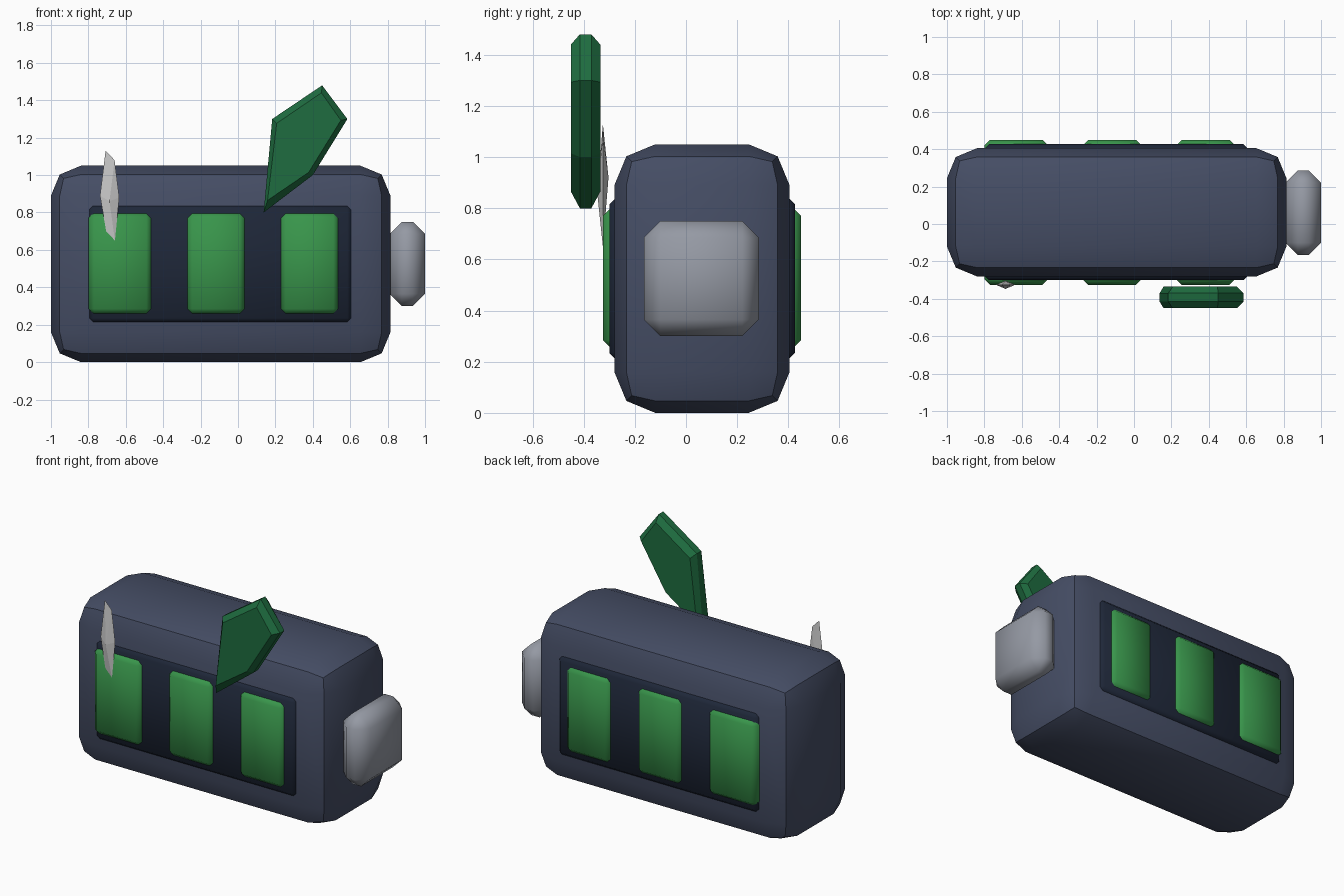
import bpy, bmesh
from math import radians

if "Cube" in bpy.data.objects:
    bpy.data.objects.remove(bpy.data.objects["Cube"])


def material(name, rgb):
    m = bpy.data.materials.new(name)
    m.diffuse_color = (*rgb, 1)
    m.use_nodes = True
    m.node_tree.nodes["Principled BSDF"].inputs["Base Color"].default_value = m.diffuse_color
    return m


NAVY = material("slate_blue", (0.06, 0.075, 0.13))
DARK = material("dark_navy", (0.013, 0.02, 0.04))
GREEN = material("green", (0.04, 0.30, 0.07))
LEAF = material("deep_green", (0.013, 0.15, 0.05))
GREY = material("cool_grey", (0.30, 0.32, 0.37))


def finish(name, bm, mat):
    bmesh.ops.recalc_face_normals(bm, faces=bm.faces)
    me = bpy.data.meshes.new(name)
    bm.to_mesh(me)
    bm.free()
    ob = bpy.data.objects.new(name, me)
    bpy.context.collection.objects.link(ob)
    if mat:
        me.materials.append(mat)
    return ob


def smooth(ob, angle):
    bpy.ops.object.select_all(action='DESELECT')
    ob.select_set(True)
    bpy.context.view_layer.objects.active = ob
    bpy.ops.object.shade_smooth_by_angle(angle=radians(angle))


def bevel_box(name, lo, hi, width, segments, mat, angle):
    bm = bmesh.new()
    bmesh.ops.create_cube(bm, size=1)
    for v in bm.verts:
        v.co = [lo[i] if v.co[i] < 0 else hi[i] for i in range(3)]
    bmesh.ops.bevel(bm, geom=bm.edges[:], offset=width, segments=segments,
                    profile=0.5, affect='EDGES')
    smooth(finish(name, bm, mat), angle)


def ring(bm, profile, y):
    return [bm.verts.new((x, y, z)) for x, z in profile]


# battery casing, window band and charge cells run right through to the back
bevel_box("casing", (-1, -0.28, 0), (0.815, 0.405, 1.05), 0.16, 2, NAVY, 30)
bevel_box("window_panel", (-0.80, -0.30, 0.21), (0.61, 0.427, 0.84), 0.025, 1, DARK, 60)
for i, (x0, x1) in enumerate([(-0.80, -0.46), (-0.275, 0.04), (0.225, 0.54)]):
    bevel_box(f"charge_cell_{i + 1}", (x0, -0.325, 0.255), (x1, 0.45, 0.80),
              0.03, 1, GREEN, 60)

# terminal at the right end
bevel_box("terminal", (0.81, -0.165, 0.30), (1.0, 0.285, 0.75), 0.065, 1, GREY, 60)

# leaf: chamfered slab
outer = [(0.137, 0.80), (0.183, 1.30), (0.45, 1.48), (0.585, 1.30), (0.40, 1.0)]
inner = [(0.158, 0.865), (0.207, 1.277), (0.446, 1.44), (0.55, 1.293), (0.378, 1.015)]
bm = bmesh.new()
rings = [ring(bm, p, y) for p, y in
         [(inner, -0.45), (outer, -0.415), (outer, -0.37), (inner, -0.335)]]
for a, b in zip(rings, rings[1:]):
    for i in range(5):
        j = (i + 1) % 5
        bm.faces.new((a[i], a[j], b[j], b[i]))
bm.faces.new(rings[0])
bm.faces.new(rings[-1])
finish("leaf", bm, LEAF)

# glint: thin faceted sliver
bm = bmesh.new()
rim = ring(bm, [(-0.708, 1.13), (-0.66, 1.08), (-0.635, 0.88),
                (-0.658, 0.65), (-0.705, 0.70), (-0.738, 0.89)], -0.325)
for apex in ((-0.687, -0.347, 0.86), (-0.687, -0.303, 0.92)):
    tip = bm.verts.new(apex)
    for i in range(6):
        bm.faces.new((rim[i], rim[(i + 1) % 6], tip))
finish("glint", bm, None)
